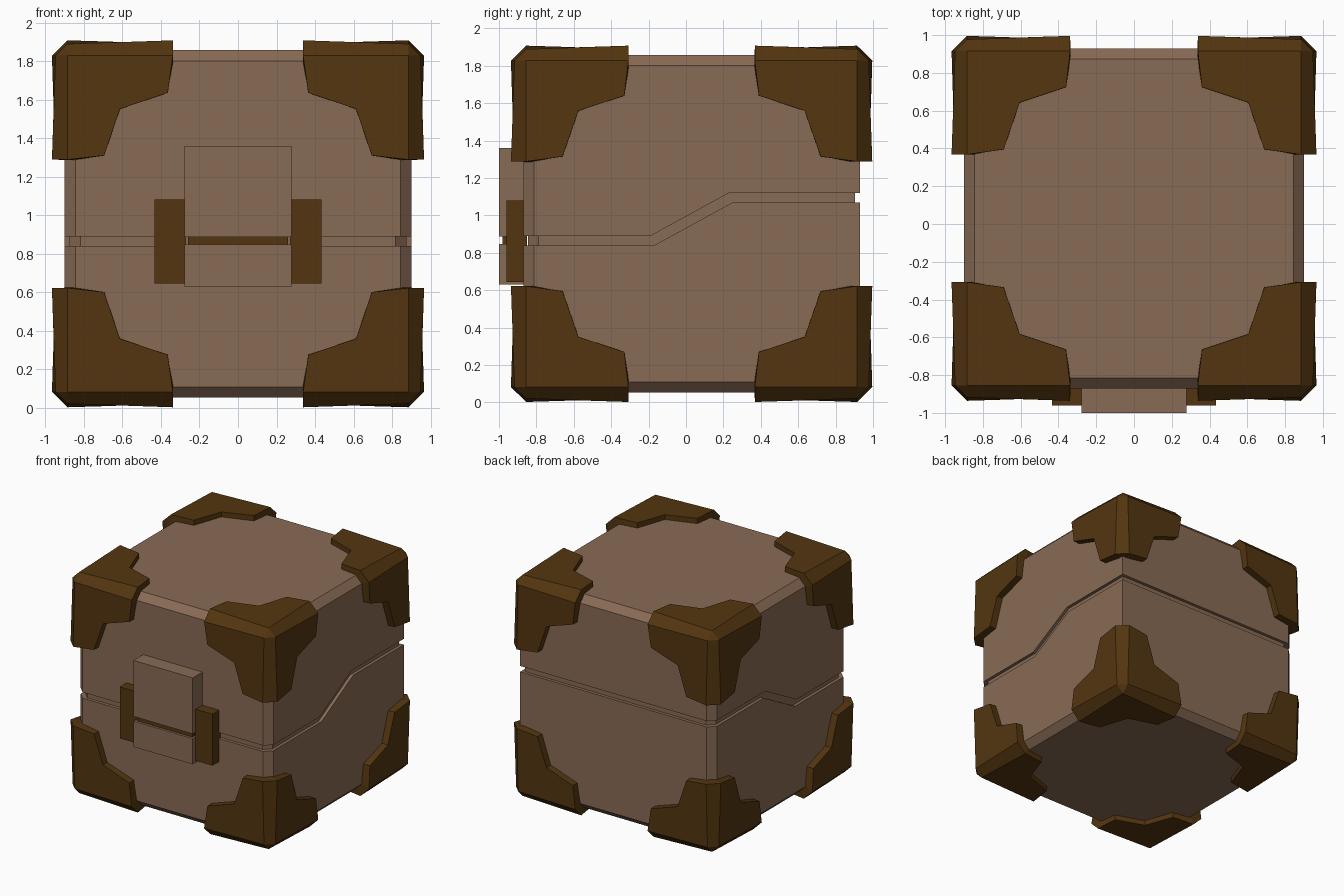
import bpy, bmesh
from mathutils import Vector

if "Cube" in bpy.data.objects:
    bpy.data.objects.remove(bpy.data.objects["Cube"], do_unlink=True)

CENTRE = Vector((0, 0.03, 0.955))


def material(name, rgb):
    mat = bpy.data.materials.new(name)
    mat.use_nodes = True
    mat.diffuse_color = (*rgb, 1)
    mat.node_tree.nodes["Principled BSDF"].inputs["Base Color"].default_value = (*rgb, 1)
    return mat


tan = material("tan_brown", (0.25, 0.147, 0.09))
dark = material("dark_brown", (0.088, 0.036, 0.005))


def make_object(name, bm, mat):
    mesh = bpy.data.meshes.new(name)
    bm.to_mesh(mesh)
    bm.free()
    obj = bpy.data.objects.new(name, mesh)
    bpy.context.collection.objects.link(obj)
    mesh.materials.append(mat)
    return obj


def box_bmesh(low, high):
    bm = bmesh.new()
    bmesh.ops.create_cube(bm, size=1)
    for v in bm.verts:
        v.co = [(a + b) / 2 + c * (b - a) for a, b, c in zip(low, high, v.co)]
    return bm


def chest_box(name, inset):
    """Chamfered box whose back upright edge on the +x side stays sharp."""
    half = Vector((0.9, 0.9, 0.9025)) - Vector((inset,) * 3)
    bm = box_bmesh(CENTRE - half, CENTRE + half)
    edges = [e for e in bm.edges
             if not all(v.co.x > 0 and v.co.y > 0 for v in e.verts)]
    bmesh.ops.bevel(bm, geom=edges, offset=0.056, segments=1, affect='EDGES')
    return make_object(name, bm, tan)


# Body shell, and the core seen at the bottom of the seam
body = chest_box("chest_body", 0)
chest_box("seam_core", 0.026)

# Stepped seam cut between lid and base
profile = [(-1.2, 0.89), (-0.19, 0.89), (0.23, 1.12), (1.2, 1.12),
           (1.2, 1.07), (0.25, 1.07), (-0.17, 0.84), (-1.2, 0.84)]
bm = bmesh.new()
face = bm.faces.new([bm.verts.new((-1.2, y, z)) for y, z in profile])
side = bmesh.ops.extrude_face_region(bm, geom=[face])
bmesh.ops.translate(bm, vec=(2.4, 0, 0),
                    verts=[g for g in side["geom"] if isinstance(g, bmesh.types.BMVert)])
bmesh.ops.recalc_face_normals(bm, faces=bm.faces)
cutter = make_object("seam_cutter", bm, tan)
cutter.hide_render = True
cut = body.modifiers.new("Seam", 'BOOLEAN')
cut.operation = 'DIFFERENCE'
cut.solver = 'EXACT'
cut.object = cutter
bpy.context.view_layer.objects.active = body
bpy.ops.object.modifier_apply(modifier=cut.name)
bpy.data.objects.remove(cutter, do_unlink=True)

# Corner guard: one stepped plate and chamfer, turned onto three sides
c, near, far, end = 0.885, 0.947, 0.966, 0.338
plate = [(end, c, far), (0.36, 0.695, 0.96), (0.605, 0.613, 0.957),
         (0.69, 0.365, 0.96), (c, end, far), (c, c, near)]
chamfer = [(c, end, far), (c, c, near), (near, c, c), (far, end, c)]
tip = [(c, c, near), (near, c, c), (c, near, c)]
bm = bmesh.new()


def add_face(points, turn):
    pts = [Vector(p[-turn:] + p[:-turn]) if turn else Vector(p) for p in points]
    f = bm.faces.new([bm.verts.new(p) for p in pts])
    f.normal_update()
    if f.normal.dot(f.calc_center_median()) < 0:
        f.normal_flip()


for turn in range(3):
    add_face(plate, turn)
    add_face(chamfer, turn)
add_face(tip, 0)
bmesh.ops.remove_doubles(bm, verts=bm.verts, dist=0.0005)
for v in bm.verts:
    v.co.z *= 0.986
guards = make_object("corner_guards", bm, dark)
guards.location = CENTRE
thick = guards.modifiers.new("Thickness", 'SOLIDIFY')
thick.thickness = 0.09
thick.offset = -1
mirror = guards.modifiers.new("Mirror", 'MIRROR')
mirror.use_axis = (True, True, True)
mirror.use_mirror_merge = False

# Latch: two plates, the bar between them and a bracket on each side
parts = [("latch_upper_plate", (-0.277, -1.0, 0.887), (0.277, -0.85, 1.36), tan),
         ("latch_lower_plate", (-0.277, -1.0, 0.63), (0.277, -0.85, 0.847), tan),
         ("latch_bar", (-0.26, -0.98, 0.84), (0.26, -0.85, 0.89), dark),
         ("latch_bracket_left", (0.27, -0.96, 0.645), (0.433, -0.85, 1.08), dark),
         ("latch_bracket_right", (-0.433, -0.96, 0.645), (-0.27, -0.85, 1.08), dark)]
for name, low, high, mat in parts:
    make_object(name, box_bmesh(low, high), mat)
